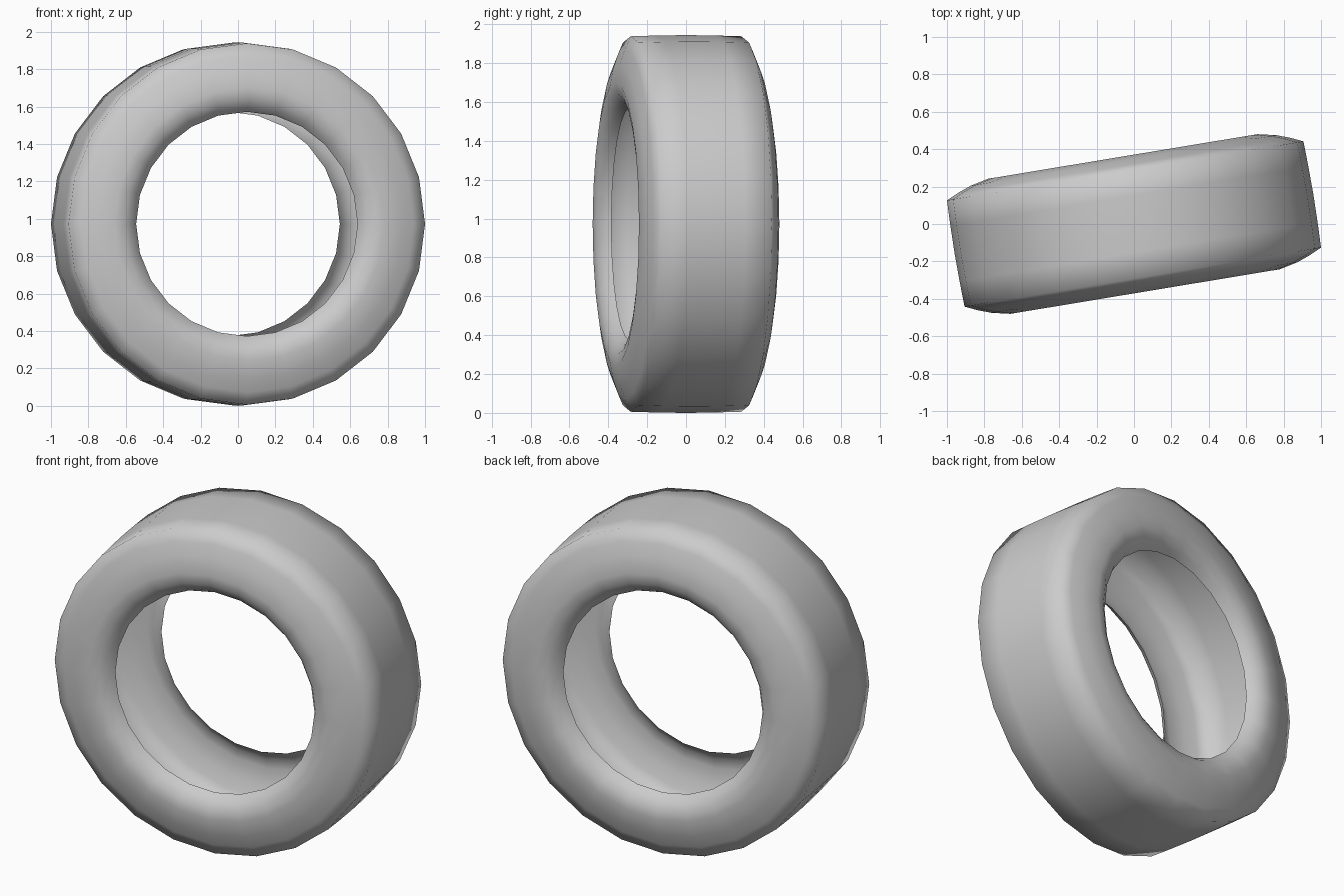
import bpy, bmesh
from math import sin, cos, pi, radians
from mathutils import Matrix

if "Cube" in bpy.data.objects:
    bpy.data.objects.remove(bpy.data.objects["Cube"])

SIDES = 24
R = 0.972

# Half profile (radius, offset along axle): bead lip -> sidewall -> tread centre
half = [(0.60, 0.29), (0.625, 0.325), (0.67, 0.355), (0.73, 0.366),
        (0.83, 0.344), (0.90, 0.318), (0.966, 0.288), (0.970, 0.15)]
profile = half + [(R, 0.0)] + [(r, -h) for r, h in reversed(half)]

# Tyre: open shell, lathed around the local y axis
bm = bmesh.new()
rings = []
for i in range(SIDES):
    a = 2 * pi * i / SIDES
    rings.append([bm.verts.new((r * sin(a), h, r * cos(a))) for r, h in profile])
for i in range(SIDES):
    a, b = rings[i], rings[(i + 1) % SIDES]
    for j in range(len(profile) - 1):
        bm.faces.new((a[j], a[j + 1], b[j + 1], b[j])).smooth = True
bm.normal_update()

# Make the tread face outward
f = max(bm.faces, key=lambda f: f.calc_center_median().z)
if f.normal.z < 0:
    bmesh.ops.reverse_faces(bm, faces=bm.faces[:])

# Turn slightly about z and stand on the ground
bm.transform(Matrix.Translation((0, 0, R)) @ Matrix.Rotation(radians(9.4), 4, 'Z'))
mesh = bpy.data.meshes.new("tyre")
bm.to_mesh(mesh)
bm.free()
bpy.context.collection.objects.link(bpy.data.objects.new("tyre", mesh))
